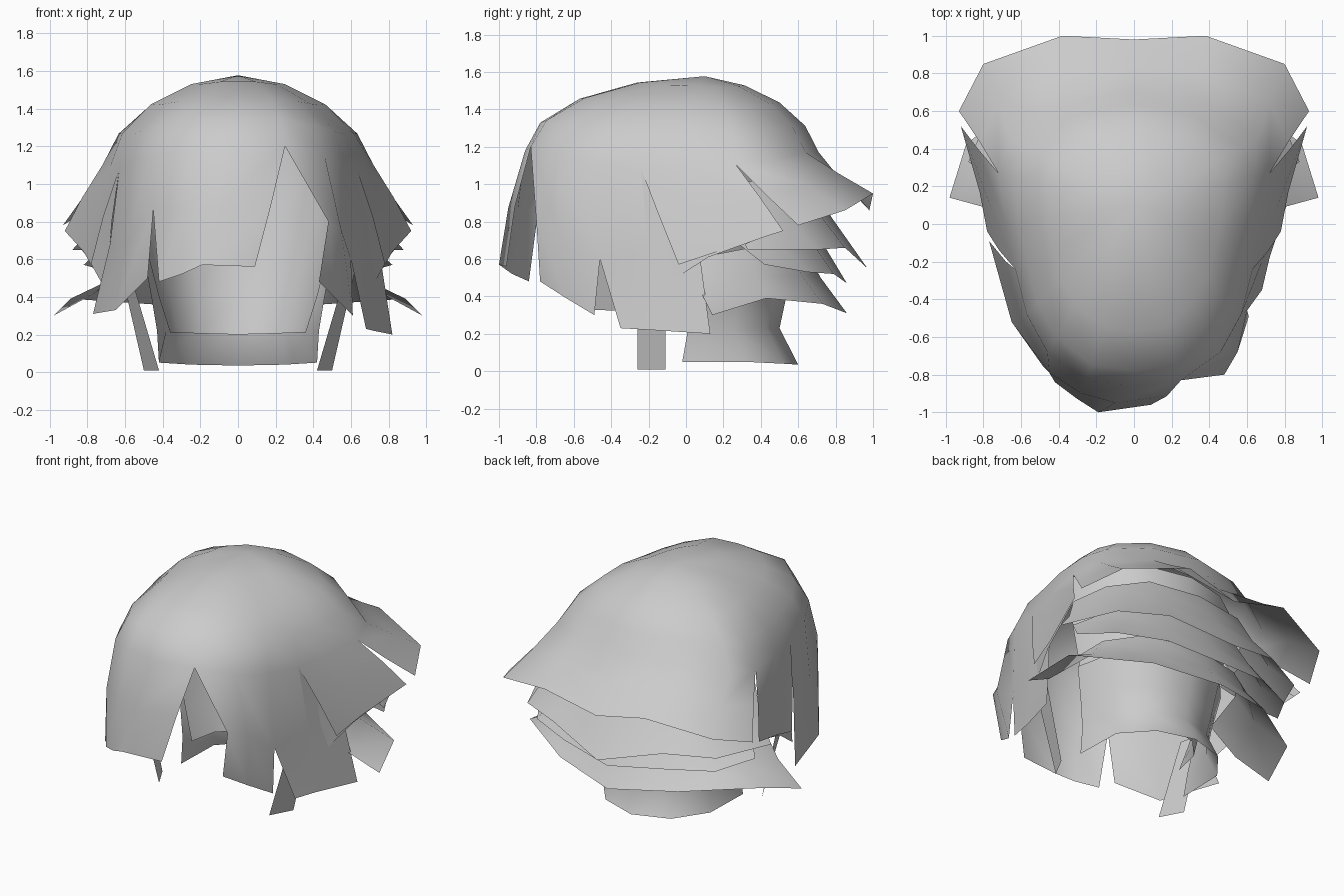
import bpy, bmesh, math
from mathutils import Vector as V

if "Cube" in bpy.data.objects:
    bpy.data.objects.remove(bpy.data.objects["Cube"])

mat = bpy.data.materials.new("light grey hair")
mat.diffuse_color = (0.6, 0.6, 0.6, 1)
mat.use_nodes = True
mat.node_tree.nodes["Principled BSDF"].inputs["Base Color"].default_value = mat.diffuse_color

APEX = V((0, 0.10, 1.577))
# right half of the ring where the crown ends and the locks begin, front to back
RIM = [(0, -.86, 1.18), (.25, -.83, 1.2), (.46, -.68, 1.15), (.57, -.48, 1.11),
       (.63, -.24, 1.08), (.68, 0, 1.09), (.72, .27, 1.1), (.66, .46, 1.13),
       (.38, .64, 1.17), (0, .71, 1.17)]
# roundness of the crown above each rim point: 0 straight, 1 elliptical
ROUND = [.95, .92, .85, .85, .88, .88, .75, .65, .68, .75]


def rim(i):
    x, y, z = RIM[abs(i)]
    return (-x if i < 0 else x, y, z)


def flip(points):
    return [(-x, y, z) for x, y, z in points]


def strip(bm, *rows):
    """Bridge rows of points with quads that face outward."""
    grid = [[bm.verts.new(p) for p in row] for row in rows]
    for a, b in zip(grid, grid[1:]):
        for i in range(len(a) - 1):
            f = bm.faces.new((a[i], a[i + 1], b[i + 1], b[i]))
            f.normal_update()
            if f.normal.dot(f.calc_center_median() - V((0, 0, .6))) < 0:
                f.normal_flip()


def middle(top, bottom, bulge):
    """Row halfway between two rows, pushed away from the head axis."""
    out = []
    for a, b in zip(top, bottom):
        m = (V(a) + V(b)) / 2
        out.append(m + V((m.x, m.y, 0)).normalized() * bulge)
    return out


def finish(bm, name):
    bmesh.ops.remove_doubles(bm, verts=bm.verts, dist=0.0005)
    me = bpy.data.meshes.new(name)
    bm.to_mesh(me)
    bm.free()
    me.materials.append(mat)
    ob = bpy.data.objects.new(name, me)
    bpy.context.collection.objects.link(ob)
    for p in me.polygons:
        p.use_smooth = True


def sheet(name, *rows):
    bm = bmesh.new()
    strip(bm, *rows)
    finish(bm, name)


# crown dome
cap = bmesh.new()
loop = list(range(10)) + list(range(-8, 0))
rings = []
for t in (.25, .5, .75, 1):
    ring = []
    for i in loop + loop[:1]:
        k, p = ROUND[abs(i)], V(rim(i))
        s = k * math.sin(t * math.pi / 2) + (1 - k) * t
        h = k * math.cos(t * math.pi / 2) + (1 - k) * (1 - t)
        ring.append((p.x * s, APEX.y + (p.y - APEX.y) * s, p.z + (APEX.z - p.z) * h))
    rings.append(ring)
strip(cap, *rings)
top = cap.verts.new(APEX)
first = [cap.verts.new(p) for p in rings[0]]
for a, b in zip(first, first[1:]):
    cap.faces.new((a, b, top))

# fringe over the forehead, joined to the left lock above a short slit
slit = (-.45, -.79, .86)
row = [rim(i) for i in (1, 0, -1, -2)]
hem = [(.09, -.96, .56), (-.19, -1, .57), (-.30, -.93, .52), (-.42, -.84, .48)]
strip(cap, row, middle(row, hem, .02)[:3] + [slit], hem)

# front locks: the right one is split at the temple, the left one is whole
strip(cap, [rim(i) for i in (1, 2, 3)],
      [(.48, -.80, .80), (.55, -.68, .75), (.60, -.46, .60)],
      [(.43, -.78, .48), (.52, -.64, .39), (.61, -.49, .30)])
strip(cap, [rim(3), rim(4)], [(.60, -.46, .60), (.68, -.20, .65)],
      [(.68, -.35, .23), (.72, -.18, .22)])
strip(cap, [rim(i) for i in (-2, -3, -4)],
      [slit, (-.60, -.50, .68), (-.68, -.20, .68)],
      [(-.48, -.76, .50), (-.65, -.52, .33), (-.77, -.09, .31)])

# flared side locks and wings at the back of the crown
side_hem = [(.78, -.04, .57), (.82, .17, .64), (.92, .52, .75)]
wing_hem = [(.93, .60, .78), (.80, .85, .86), (.38, 1.0, .95), (0, .98, .86)]
for side in (1, -1):
    turn = list if side == 1 else flip
    row = [rim(i * side) for i in (4, 5, 6)]
    strip(cap, row, middle(row, turn(side_hem), .01), turn(side_hem))
    row = [rim(i * side) for i in (6, 7, 8, 9)]
    strip(cap, row, middle(row, turn(wing_hem), -.01), turn(wing_hem))
finish(cap, "crown_and_fringe")

# locks tucked beneath the crown
sheet("right_ear_lock", [rim(4), rim(5)], [(.68, -.20, .65), (.75, .07, .65)],
      [(.72, -.18, .22), (.82, .13, .20)])
for side, label in ((1, "right"), (-1, "left")):
    turn = list if side == 1 else flip
    sheet(label + "_pointed_lock", [rim(4 * side), rim(5 * side), rim(6 * side)],
          turn([(.67, -.16, .80), (.75, .05, .80), (.81, .30, .88)]),
          turn([(.70, -.16, .43), (.80, .12, .61), (.90, .48, .74)]))
    sheet(label + "_thin_strand", turn([(.60, -.26, .62), (.64, -.11, .62)]),
          turn([(.42, -.26, .01), (.50, -.11, .01)]))


def back_layer(name, *halves):
    """Mirrored layer wrapping the back; each half row ends on x = 0."""
    sheet(name, *[h + flip(h[-2::-1]) for h in halves])


# stacked flared layers at the back
back_layer("upper_back_layer",
           [(.62, .15, 1.0), (.56, .40, 1.02), (.36, .58, 1.05), (0, .64, 1.05)],
           [(.74, .25, .80), (.66, .52, .84), (.36, .72, .83), (0, .78, .82)],
           [(.88, .33, .65), (.72, .70, .65), (.42, .85, .66), (0, .97, .55)])
back_layer("middle_back_layer",
           [(.60, .12, .85), (.54, .38, .85), (.34, .56, .88), (0, .62, .88)],
           [(.70, .28, .68), (.62, .50, .68), (.36, .68, .68), (0, .74, .67)],
           [(.82, .42, .57), (.68, .65, .53), (.38, .79, .52), (0, .86, .47)])
back_layer("lower_back_layer",
           [(.60, .03, .60), (.54, .34, .66), (.36, .54, .68), (0, .62, .68)],
           [(.76, .08, .42), (.66, .38, .50), (.40, .62, .51), (0, .72, .50)],
           [(.98, .14, .30), (.89, .43, .39), (.45, .73, .36), (0, .86, .31)])

# nape flaring outward at the bottom, with a taller layer inside it
back_layer("nape",
           [(.50, .05, .62), (.44, .32, .62), (.28, .50, .62), (0, .58, .62)],
           [(.46, .03, .40), (.40, .28, .40), (.25, .46, .38), (0, .53, .37)],
           [(.43, .01, .22), (.38, .25, .22), (.23, .43, .23), (0, .50, .23)],
           [(.42, -.02, .05), (.41, .32, .05), (.25, .52, .04), (0, .60, .035)])
back_layer("inner_nape_layer",
           [(.58, .08, 1.22), (.48, .36, 1.22), (.28, .50, 1.22), (0, .56, 1.22)],
           [(.55, .06, .90), (.47, .34, .92), (.28, .50, .94), (0, .56, .94)],
           [(.42, .03, .40), (.36, .22, .42), (.22, .38, .42), (0, .44, .42)],
           [(.36, .01, .21), (.32, .20, .21), (.19, .34, .205), (0, .40, .20)])
